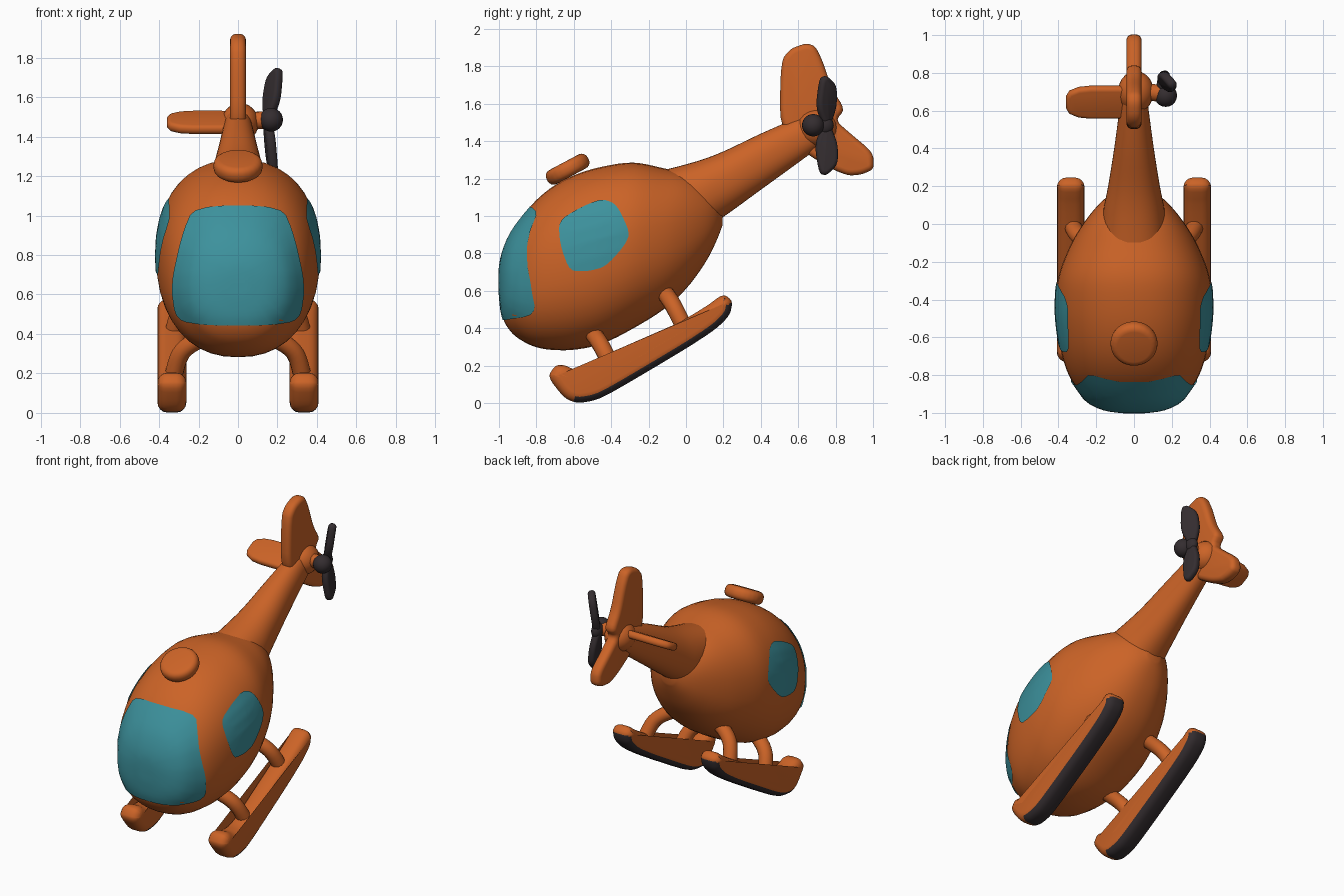
import bpy, bmesh, math
from mathutils import Vector, Matrix
from mathutils.bvhtree import BVHTree

if "Cube" in bpy.data.objects:
    bpy.data.objects.remove(bpy.data.objects["Cube"])


def material(name, rgb):
    m = bpy.data.materials.new(name)
    m.diffuse_color = (*rgb, 1)
    m.use_nodes = True
    m.node_tree.nodes["Principled BSDF"].inputs["Base Color"].default_value = m.diffuse_color
    return m


ORANGE = material("orange paint", (0.60, 0.125, 0.02))
TEAL = material("teal glass", (0.046, 0.285, 0.335))
DARK = material("dark rubber", (0.034, 0.026, 0.029))


def finish(name, bm, mats, angle=50):
    bmesh.ops.recalc_face_normals(bm, faces=bm.faces)
    me = bpy.data.meshes.new(name)
    bm.to_mesh(me)
    bm.free()
    for m in mats:
        me.materials.append(m)
    me.shade_smooth()
    me.set_sharp_from_angle(angle=math.radians(angle))
    ob = bpy.data.objects.new(name, me)
    bpy.context.collection.objects.link(ob)
    return ob


def loft(rings):
    """Skin a list of closed rings and cap both ends."""
    bm = bmesh.new()
    vs = [[bm.verts.new(p) for p in r] for r in rings]
    n = len(vs[0])
    for a, b in zip(vs, vs[1:]):
        for i in range(n):
            bm.faces.new((a[i], a[(i + 1) % n], b[(i + 1) % n], b[i]))
    bm.faces.new(vs[0])
    bm.faces.new(vs[-1])
    bm.normal_update()
    return bm


def spline(pts, steps):
    """Catmull-Rom interpolation of an open list of tuples."""
    pts = [Vector(p) for p in pts]
    out = []
    for i in range(len(pts) - 1):
        p0, p1, p2, p3 = pts[max(i - 1, 0)], pts[i], pts[i + 1], pts[min(i + 2, len(pts) - 1)]
        for k in range(steps):
            t = k / steps
            out.append(0.5 * (2 * p1 + (p2 - p0) * t + (2 * p0 - 5 * p1 + 4 * p2 - p3) * t * t
                              + (3 * p1 - p0 - 3 * p2 + p3) * t ** 3))
    return out + [pts[-1]]


def rounded(pts, times=2):
    """Corner-cut a closed 2D outline."""
    pts = [Vector(p) for p in pts]
    for _ in range(times):
        pts = [q for a, b in zip(pts, pts[1:] + pts[:1])
               for q in (a.lerp(b, 0.2), a.lerp(b, 0.8))]
    return pts


def hull(stations, power, n=40):
    """Vertical superellipse slices from (y, bottom, top, half width)."""
    rings = []
    for y, lo, hi, w in spline([Vector(s) for s in stations], 4):
        r = []
        for i in range(n):
            a = 2 * math.pi * i / n
            c, s = math.cos(a), math.sin(a)
            r.append((w * math.copysign(abs(c) ** (2 / power), c), y,
                      (lo + hi) / 2 + (hi - lo) / 2 * math.copysign(abs(s) ** (2 / power), s)))
        rings.append(r)
    return loft(rings)


def slab(outline, x0, x1, b):
    """Thick plate from a (y, z) outline with rounded rims."""
    pts = rounded(outline)
    n = len(pts)
    area = sum(pts[i - 1].x * pts[i].y - pts[i].x * pts[i - 1].y for i in range(n))
    sign = 1 if area > 0 else -1
    inward = []
    for i in range(n):
        t = (pts[(i + 1) % n] - pts[i - 1]).normalized()
        inward.append(Vector((-t.y, t.x)) * sign)
    levels = [(x0 + b * (1 - math.cos(a)), b * (1 - math.sin(a)))
              for a in (math.radians(d) for d in (0, 22, 45, 67, 90))]
    levels += [(x0 + x1 - x, d) for x, d in reversed(levels)]
    return loft([[(x, *(p + v * d)) for p, v in zip(pts, inward)] for x, d in levels])


def tube(pts, r, n=14):
    path = spline(pts, 5)
    rings = []
    for i, p in enumerate(path):
        t = (path[min(i + 1, len(path) - 1)] - path[max(i - 1, 0)]).normalized()
        u = t.cross(Vector((0, 1, 0.3))).normalized()
        v = t.cross(u)
        rings.append([p + r * (u * math.cos(2 * math.pi * k / n) + v * math.sin(2 * math.pi * k / n))
                      for k in range(n)])
    return loft(rings)


def ball(name, centre, size, mat):
    bm = bmesh.new()
    bmesh.ops.create_uvsphere(bm, u_segments=20, v_segments=12, radius=1,
                              matrix=Matrix.Translation(centre) @ Matrix.Diagonal((*size, 1)))
    return finish(name, bm, [mat])


# Cabin
cabin = hull([(-0.995, 0.58, 0.72, 0.06), (-0.98, 0.46, 0.80, 0.16), (-0.94, 0.385, 0.90, 0.245),
              (-0.88, 0.335, 0.99, 0.295), (-0.8, 0.298, 1.085, 0.345), (-0.7, 0.283, 1.165, 0.38),
              (-0.58, 0.287, 1.225, 0.403), (-0.44, 0.32, 1.265, 0.414), (-0.28, 0.40, 1.285, 0.40),
              (-0.12, 0.50, 1.255, 0.34), (0.0, 0.61, 1.225, 0.27), (0.1, 0.745, 1.17, 0.19),
              (0.16, 0.86, 1.11, 0.12), (0.195, 0.95, 1.05, 0.05)], 2.25)
tree = BVHTree.FromBMesh(cabin)
finish("cabin", cabin, [ORANGE])


# Glass plates laid on the cabin surface
def glass(name, outline, place, direction):
    pts = rounded(outline)
    mid = sum(pts, Vector((0, 0))) / len(pts)
    bm = bmesh.new()

    def drop(p):
        hit, nor, _, _ = tree.ray_cast(place(p), Vector(direction))
        if nor.dot(Vector(direction)) > 0:
            nor = -nor
        return bm.verts.new(hit + nor * 0.007)
    rings = [[drop(mid.lerp(p, s / 10)) for p in pts] for s in range(10, 0, -1)]
    n = len(pts)
    for a, b in zip(rings, rings[1:]):
        for i in range(n):
            bm.faces.new((a[i], a[(i + 1) % n], b[(i + 1) % n], b[i]))
    bm.faces.new(rings[-1])
    ob = finish(name, bm, [TEAL])
    if sum((p.normal.dot(Vector(direction)) for p in ob.data.polygons)) > 0:
        ob.data.flip_normals()


glass("windshield", [(-0.22, 1.045), (0.22, 1.045), (0.28, 0.90), (0.335, 0.65), (0.31, 0.47),
                     (0.15, 0.445), (-0.15, 0.445), (-0.31, 0.47), (-0.335, 0.65), (-0.28, 0.90)],
      lambda p: Vector((p.x, -2, p.y)), (0, 1, 0))
for side, s in (("left", -1), ("right", 1)):
    glass(side + "_window", [(-0.68, 0.97), (-0.57, 1.04), (-0.45, 1.09), (-0.37, 1.06), (-0.30, 0.91),
                             (-0.33, 0.84), (-0.43, 0.73), (-0.52, 0.705), (-0.62, 0.705),
                             (-0.67, 0.84)],
          lambda p: Vector((2 * s, p.x, p.y)), (-s, 0, 0))

# Tail boom and its rounded end
finish("tail_boom", hull([(-0.14, 0.92, 1.24, 0.17), (0.05, 0.90, 1.29, 0.165), (0.2, 0.995, 1.345, 0.137),
                          (0.4, 1.14, 1.44, 0.105), (0.6, 1.285, 1.525, 0.078), (0.7, 1.36, 1.55, 0.065),
                          (0.75, 1.41, 1.53, 0.035)], 2.2), [ORANGE])
ball("boom_end", (0.01, 0.7, 1.47), (0.095, 0.11, 0.10), ORANGE)

# Tail fin and side stabilizer
finish("tail_fin", slab([(0.5, 1.47), (0.507, 1.83), (0.56, 1.895), (0.64, 1.923), (0.69, 1.91), (0.73, 1.83),
                         (0.78, 1.68), (0.85, 1.57), (0.80, 1.51), (0.88, 1.44), (1.0, 1.34), (1.005, 1.25),
                         (0.94, 1.222), (0.87, 1.215), (0.78, 1.25), (0.64, 1.335)],
                        -0.04, 0.04, 0.03), [ORANGE])
plate = slab([(-0.36, -0.095), (0.05, -0.095), (0.05, 0.095), (-0.36, 0.095)], -0.025, 0.025, 0.022)
plate.transform(Matrix.Translation((0, 0.645, 1.472)) @ Matrix.Rotation(math.radians(28), 4, 'X')
                @ Matrix(((0, 1, 0, 0), (0, 0, 1, 0), (1, 0, 0, 0), (0, 0, 0, 1))))
finish("stabilizer", plate, [ORANGE])

# Tail rotor: shaft, hub and two twisted blades
finish("rotor_shaft", tube([(0.0, 0.71, 1.48), (0.07, 0.70, 1.48), (0.15, 0.69, 1.485)], 0.045), [ORANGE])
ball("rotor_hub", (0.168, 0.68, 1.485), (0.06, 0.06, 0.06), DARK)
ball("rotor_blade_root", (0.155, 0.74, 1.485), (0.035, 0.05, 0.05), DARK)
blade = [(-0.025, 0), (-0.065, 0.11), (-0.04, 0.26), (0.0, 0.27), (0.06, 0.21), (0.06, 0.1), (0.02, 0)]
for name, twist, lean, flip in (("upper_blade", 35, 10, 1), ("lower_blade", 8, 6, -1)):
    bm = slab(blade, -0.024, 0.024, 0.02)
    bm.transform(Matrix.Translation((0.15, 0.752, 1.485)) @ Matrix.Rotation(math.radians(lean * flip), 4, 'Y')
                 @ Matrix.Rotation(math.radians(twist), 4, 'Z') @ Matrix.Diagonal((1, 1, flip, 1)))
    finish(name, bm, [DARK])

# Roof cap
circle = [(0.125 * math.cos(a * math.pi / 12), 0.125 * math.sin(a * math.pi / 12)) for a in range(24)]
cap = slab(circle, -0.042, 0.042, 0.035)
cap.transform(Matrix.Translation((0, -0.633, 1.25)) @ Matrix.Rotation(math.radians(28), 4, 'X')
              @ Matrix.Rotation(math.radians(-90), 4, 'Y'))
finish("roof_cap", cap, [ORANGE])

# Landing skids with dark soles, and their curved struts
skid = [(-0.74, 0.14), (-0.70, 0.20), (-0.655, 0.205), (-0.59, 0.175), (-0.5, 0.175), (-0.42, 0.205),
        (-0.2, 0.335), (0.1, 0.51), (0.2, 0.585), (0.25, 0.545), (0.235, 0.47), (0.16, 0.395), (0.0, 0.29),
        (-0.38, 0.065), (-0.48, 0.015), (-0.58, -0.002), (-0.65, 0.025)]
for side, s in (("left", -1), ("right", 1)):
    bm = slab(skid, 0.335 * s - 0.073, 0.335 * s + 0.073, 0.05)
    bmesh.ops.recalc_face_normals(bm, faces=bm.faces)
    for f in bm.faces:
        c = f.calc_center_median()
        f.material_index = int(f.normal.dot(Vector((0, 0.5, -0.866))) > 0.33 and c.y > -0.6)
    finish(side + "_skid", bm, [ORANGE, DARK])
    for name, y, z in (("front", 0, 0), ("rear", 0.385, 0.215)):
        finish(f"{side}_{name}_strut",
               tube([(0.10 * s, y - 0.52, z + 0.40), (0.2 * s, y - 0.495, z + 0.37),
                     (0.29 * s, y - 0.45, z + 0.30), (0.33 * s, y - 0.385, z + 0.17)], 0.046), [ORANGE])
